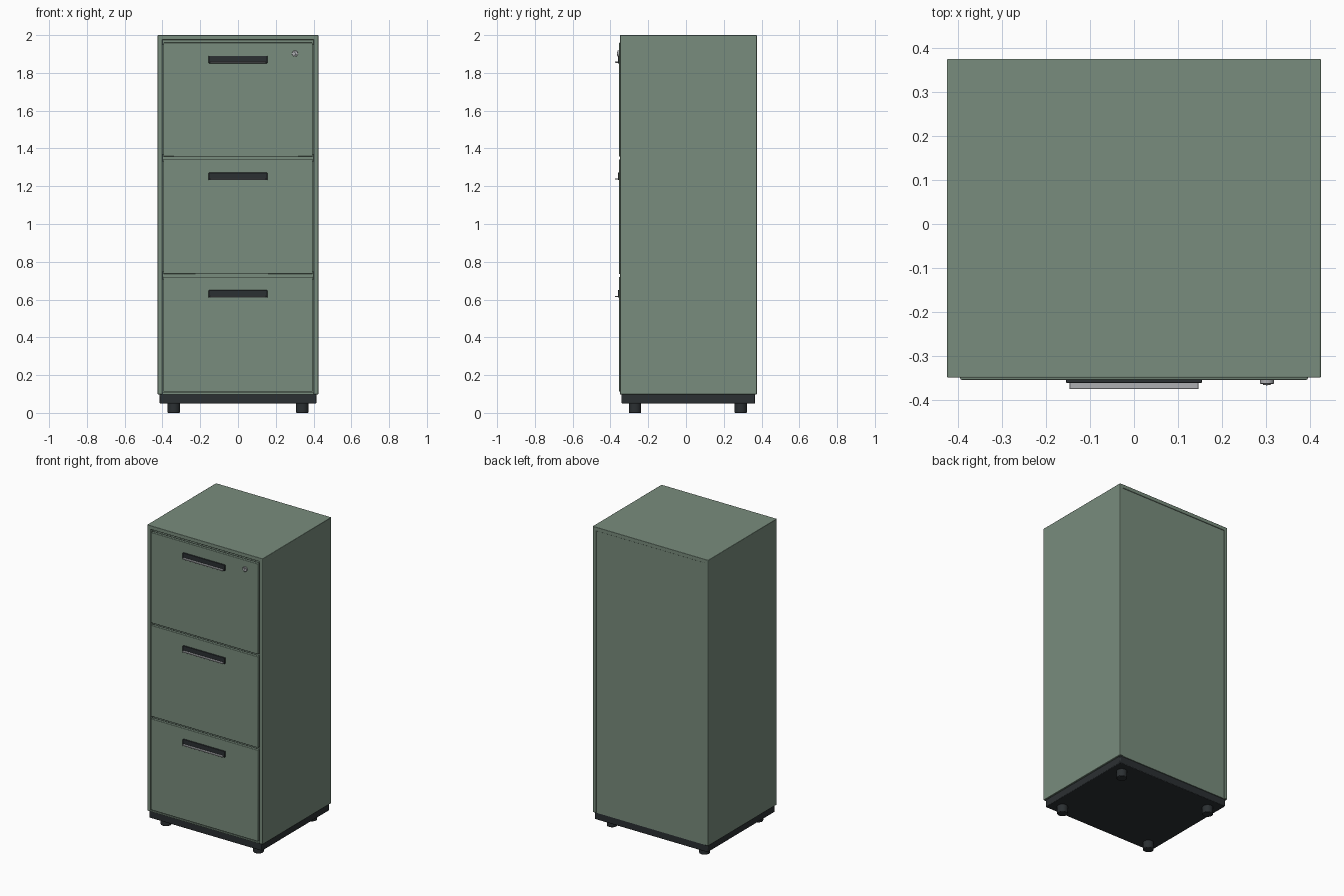
import bpy
from math import radians

if "Cube" in bpy.data.objects:
    bpy.data.objects.remove(bpy.data.objects["Cube"])


def material(name, rgb):
    m = bpy.data.materials.new(name)
    m.diffuse_color = (*rgb, 1)
    m.use_nodes = True
    m.node_tree.nodes["Principled BSDF"].inputs["Base Color"].default_value = m.diffuse_color
    return m


GREEN = material("green_paint", (0.19, 0.265, 0.205))
DARK = material("dark_plastic", (0.024, 0.029, 0.032))
METAL = material("metal", (0.42, 0.43, 0.45))


def finish(ob, name, mat, bevel):
    ob.name = name
    ob.data.materials.append(mat)
    if bevel:
        mod = ob.modifiers.new("Bevel", "BEVEL")
        mod.width = bevel
        mod.segments = 2
        mod.limit_method = "ANGLE"
    bpy.ops.object.shade_smooth_by_angle(angle=radians(35))
    return ob


def box(name, x, y, z, mat, bevel=0.0):
    """Box from (min, max) ranges on each axis."""
    bpy.ops.mesh.primitive_cube_add(size=1, location=[(a + b) / 2 for a, b in (x, y, z)])
    ob = bpy.context.object
    ob.scale = [b - a for a, b in (x, y, z)]
    bpy.ops.object.transform_apply(location=False, rotation=False, scale=True)
    return finish(ob, name, mat, bevel)


def cylinder(name, loc, r, depth, mat, bevel=0.0, facing_front=False):
    rot = (radians(90), 0, 0) if facing_front else (0, 0, 0)
    bpy.ops.mesh.primitive_cylinder_add(vertices=32, radius=r, depth=depth, location=loc, rotation=rot)
    return finish(bpy.context.object, name, mat, bevel)


W, FRONT, BACK, T = 0.425, -0.349, 0.375, 0.025

# Cabinet shell
for side, s in (("left", -1), ("right", 1)):
    box(f"{side}_side_panel", sorted((s * W, s * (W - T))), (FRONT, BACK), (0.098, 2.0), GREEN, 0.003)
box("top_panel", (-W + 0.002, W - 0.002), (FRONT, BACK), (1.975, 2.0), GREEN, 0.002)
box("bottom_panel", (-W + T, W - T), (FRONT, BACK - 0.004), (0.098, 0.107), GREEN)
box("back_panel", (-W + T, W - T), (BACK - 0.018, BACK - 0.004), (0.1, 1.985), GREEN)

# Rails set back behind the drawer gaps
for i, z in enumerate((0.7275, 1.35, 1.9675)):
    box(f"drawer_rail_{i + 1}", (-W + T, W - T), (FRONT + 0.022, FRONT + 0.045), (z - 0.02, z + 0.02), GREEN)

# Drawers with handles
for i, (z0, z1) in enumerate(((0.112, 0.72), (0.735, 1.342), (1.357, 1.96))):
    n = i + 1
    box(f"drawer_front_{n}", (-0.395, 0.395), (-0.354, -0.334), (z0, z1), GREEN, 0.003)
    hz = z1 - 0.11
    box(f"handle_plate_{n}", (-0.155, 0.155), (-0.361, -0.352), (hz, hz + 0.04), DARK, 0.002)
    box(f"handle_lip_{n}", (-0.147, 0.147), (-0.375, -0.359), (hz + 0.003, hz + 0.010), METAL, 0.002)

# Lock on the top drawer
cylinder("lock_ring", (0.302, -0.358, 1.902), 0.016, 0.01, METAL, 0.0015, True)
cylinder("lock_core", (0.302, -0.363, 1.902), 0.009, 0.005, METAL, 0.001, True)
box("keyhole", (0.3005, 0.3035), (-0.3665, -0.362), (1.896, 1.908), DARK)

# Plinth and feet
box("plinth", (-0.415, 0.415), (-0.341, 0.366), (0.05, 0.1), DARK, 0.004)
for fx in (-0.34, 0.34):
    for fy in (-0.27, 0.29):
        cylinder("foot", (fx, fy, 0.026), 0.033, 0.052, DARK, 0.004)
